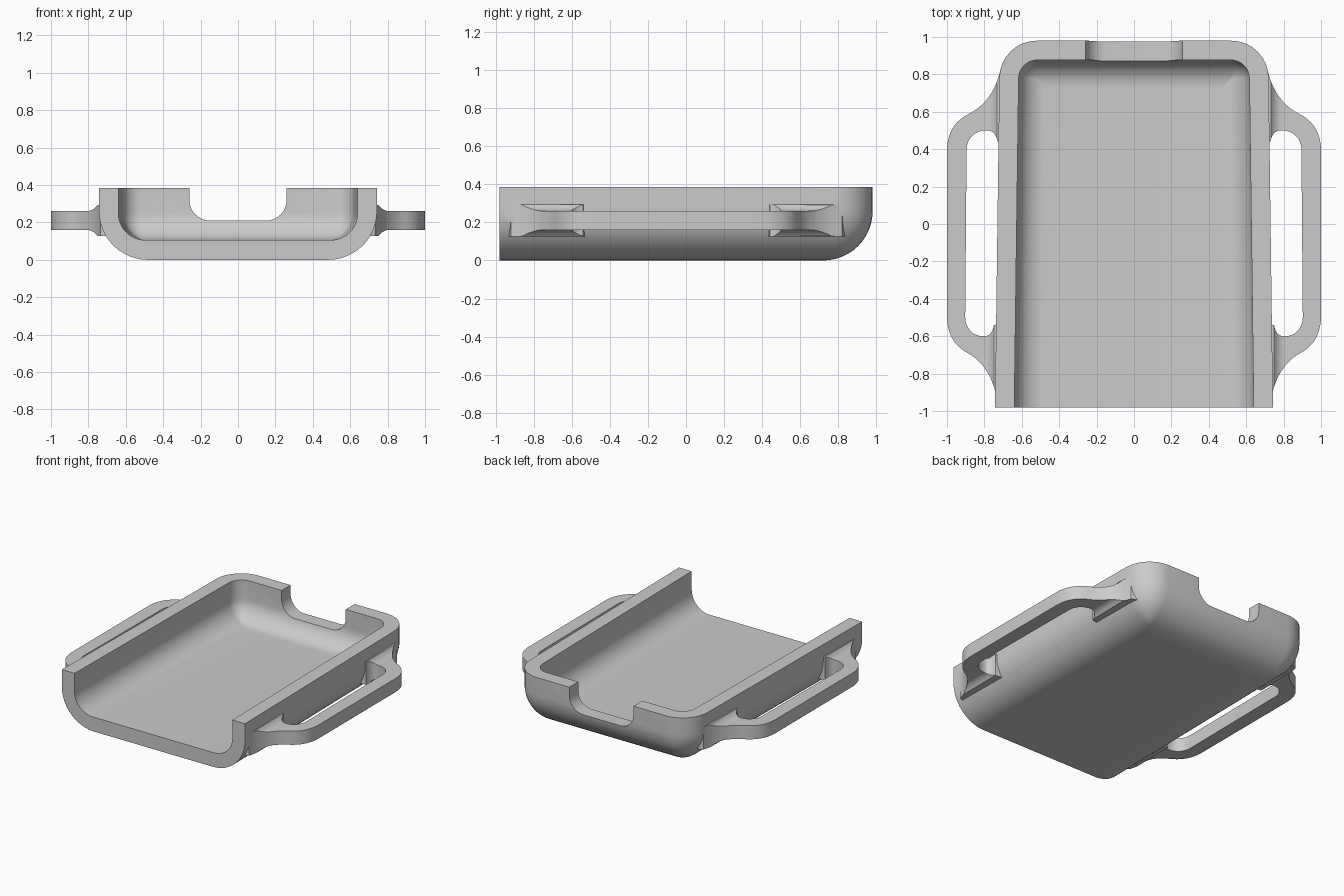
import bpy, bmesh, math
from mathutils import Vector

if "Cube" in bpy.data.objects:
    bpy.data.objects.remove(bpy.data.objects["Cube"], do_unlink=True)

FRONT, BACK, TOP = -0.98, 0.98, 0.385
W_FRONT, W_BACK = 0.743, 0.72
WALL = 0.103

grey = bpy.data.materials.new("light grey")
grey.use_nodes = True
grey.diffuse_color = (0.6, 0.6, 0.6, 1)
grey.node_tree.nodes["Principled BSDF"].inputs["Base Color"].default_value = (0.6, 0.6, 0.6, 1)


def make_object(name, bm):
    bmesh.ops.recalc_face_normals(bm, faces=bm.faces)
    mesh = bpy.data.meshes.new(name)
    bm.to_mesh(mesh)
    bm.free()
    mesh.materials.append(grey)
    obj = bpy.data.objects.new(name, mesh)
    bpy.context.collection.objects.link(obj)
    return obj


def arc(cx, cy, r, start, end, steps=8):
    angles = [math.radians(start + (end - start) * i / steps) for i in range(steps + 1)]
    return [(cx + r * math.cos(a), cy + r * math.sin(a)) for a in angles]


def bezier(a, b, c, steps=10):
    a, b, c = Vector(a), Vector(b), Vector(c)
    ts = [i / steps for i in range(steps + 1)]
    return [tuple(a * (1 - t) ** 2 + b * 2 * t * (1 - t) + c * t * t) for t in ts]


def outline(inset, radius):
    """U-shaped plan outline, open at the front."""
    r = max(radius, 0.004)
    half = [(W_FRONT - inset, FRONT)]
    half += arc(W_BACK - inset - r, BACK - inset - r, r, 0, 90)
    return half + [(-x, y) for x, y in reversed(half)]


def fillet_levels(base, r, steps=12):
    """Height and inset pairs up a rounded lower edge."""
    angles = [math.pi / 2 * i / steps for i in range(steps + 1)]
    return [(base + r * (1 - math.cos(a)), r * (1 - math.sin(a))) for a in angles]


# Tray: outer skin up to the rim, then inner skin down to the floor
def build_tray():
    bm = bmesh.new()
    outer = fillet_levels(0, 0.26) + [(TOP, 0)]
    inner = [(TOP, 0)] + fillet_levels(0.105, 0.145)[::-1]
    rings = [(z, outline(d, 0.2 - d)) for z, d in outer]
    rings += [(z, outline(d + WALL, 0.1 - d)) for z, d in inner]
    rows = [[bm.verts.new((x, y, z)) for x, y in pts] for z, pts in rings]
    for low, high in zip(rows, rows[1:]):
        for i in range(len(low) - 1):
            bm.faces.new((low[i], low[i + 1], high[i + 1], high[i]))
    bm.faces.new(rows[0])
    bm.faces.new(rows[-1])
    bm.faces.new([r[0] for r in rows] + [r[-1] for r in reversed(rows)])
    return make_object("tray", bm)


def extrude_polygon(points, vector):
    bm = bmesh.new()
    face = bm.faces.new([bm.verts.new(p) for p in points])
    new = bmesh.ops.extrude_face_region(bm, geom=[face])["geom"]
    verts = [g for g in new if isinstance(g, bmesh.types.BMVert)]
    bmesh.ops.translate(bm, verts=verts, vec=vector)
    return bm


# Strap loop: flat bar with arms that flare into the side wall
def build_loop(name, side):
    edge = [(0.66, 0.84)] + bezier((0.715, 0.82), (0.755, 0.65), (0.89, 0.585))
    edge += bezier((0.89, 0.585), (0.995, 0.53), (1.0, 0.4))[1:]
    slot = arc(0.795, 0.4, 0.1, 0, 90) + bezier((0.785, 0.5), (0.74, 0.5), (0.73, 0.44))
    slot.append((0.66, 0.43))

    def flip(points):
        return [(x + 0.02 * (1 - x) / 0.28, -0.1 - y) for x, y in reversed(points)]

    plan = edge + flip(edge) + flip(slot) + slot
    bm = extrude_polygon([(x, y, 0.16) for x, y in plan], (0, 0, 0.1))
    for i in range(10):
        geom = bm.verts[:] + bm.edges[:] + bm.faces[:]
        bmesh.ops.bisect_plane(bm, geom=geom, plane_co=(0.724 + 0.008 * i, 0, 0), plane_no=(1, 0, 0))
    r = 0.07
    for v in bm.verts:
        wall = W_BACK + (W_FRONT - W_BACK) * (0.8 - v.co.y) / 1.78
        d = min(max(v.co.x - wall, 0.01), r)
        flare = r - math.sqrt(r * r - (r - d) ** 2)
        v.co.z += flare if v.co.z > 0.21 else -flare
        v.co.x *= side
    return make_object(name, bm)


# Notch cutter with rounded lower corners
def build_notch():
    half = [(0.26, 0.6)] + arc(0.15, 0.32, 0.11, 0, -90)
    plan = half + [(-x, z) for x, z in reversed(half)]
    return make_object("notch_cutter", extrude_polygon([(x, 0.8, z) for x, z in plan], (0, 0.4, 0)))


tray = build_tray()
parts = [(build_notch(), "DIFFERENCE"),
         (build_loop("left_strap_loop", 1), "UNION"),
         (build_loop("right_strap_loop", -1), "UNION")]

for obj in bpy.context.selected_objects:
    obj.select_set(False)
bpy.context.view_layer.objects.active = tray
tray.select_set(True)
for part, operation in parts:
    part.hide_render = True
    mod = tray.modifiers.new(part.name, "BOOLEAN")
    mod.operation = operation
    mod.solver = "EXACT"
    mod.object = part
    bpy.ops.object.modifier_apply(modifier=mod.name)
    bpy.data.objects.remove(part, do_unlink=True)

tray.name = "tray_with_strap_loops"
bpy.ops.object.shade_smooth_by_angle(angle=math.radians(32))
